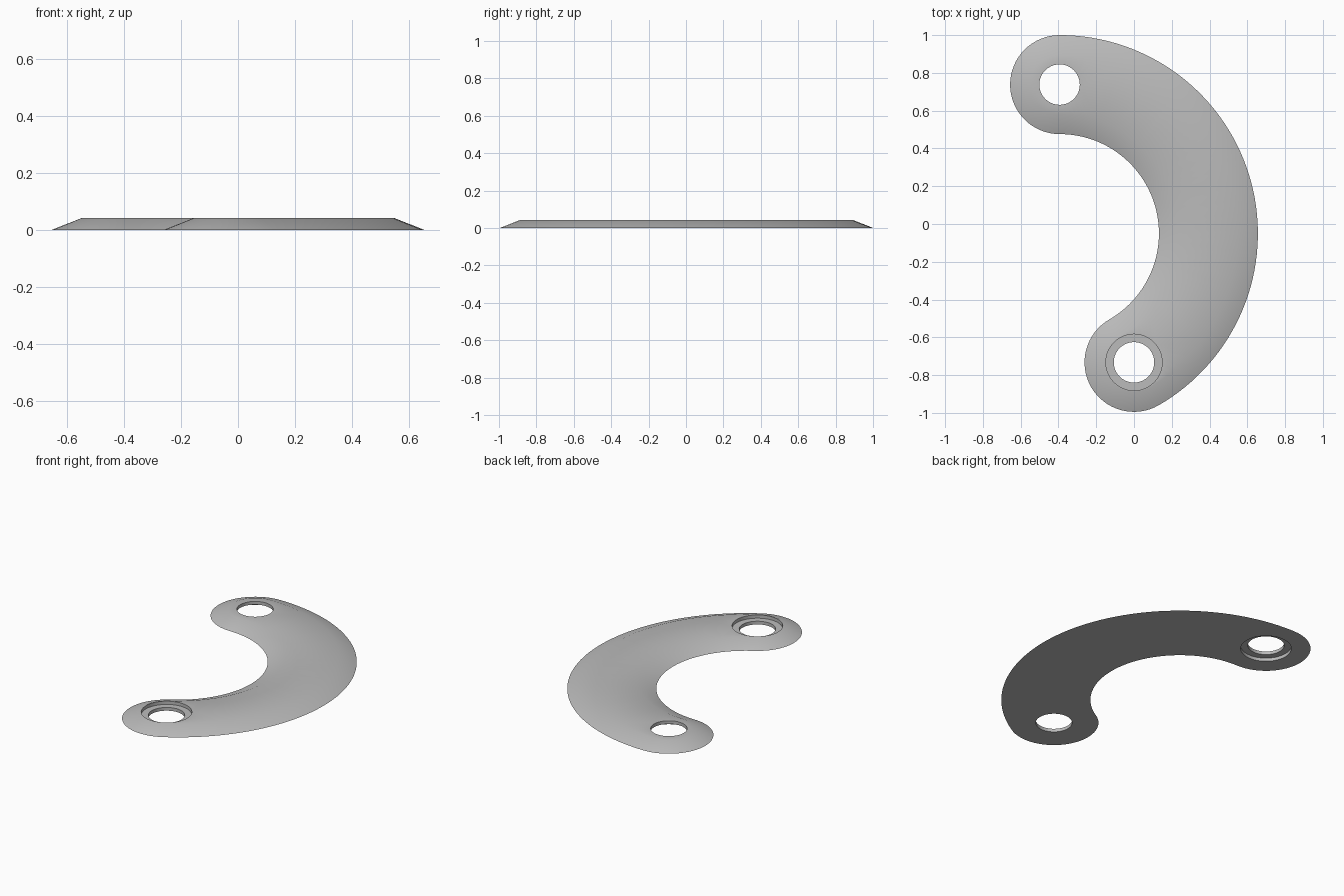
import bpy, bmesh, math

if "Cube" in bpy.data.objects:
    bpy.data.objects.remove(bpy.data.objects["Cube"])

H, BEVEL = 0.042, 0.106            # thickness, width of the sloped rim
ARC_C, ARC_R, HALF_W = (-0.394, -0.05), 0.788, 0.262
A_TOP, A_LOW = math.radians(90), math.radians(-60)
HOLE_R, BORE_R = 0.107, 0.149


def on_arc(a, r=ARC_R):
    return ARC_C[0] + r * math.cos(a), ARC_C[1] + r * math.sin(a)


def arc(c, r, a0, a1, n):
    """Points along an arc, end point left out."""
    return [(c[0] + r * math.cos(a0 + (a1 - a0) * i / n),
             c[1] + r * math.sin(a0 + (a1 - a0) * i / n)) for i in range(n)]


def outline(w):
    """Curved slot: outer arc, top end, inner arc, lower end."""
    return (arc(ARC_C, ARC_R + w, A_LOW, A_TOP, 64)
            + arc(on_arc(A_TOP), w, A_TOP, A_TOP + math.pi, 32)
            + arc(ARC_C, ARC_R - w, A_TOP, A_LOW, 64)
            + arc(on_arc(A_LOW), w, A_LOW - math.pi, A_LOW, 32))


bm = bmesh.new()


def loop(points, z):
    vs = [bm.verts.new((x, y, z)) for x, y in points]
    for a, b in zip(vs, vs[1:] + vs[:1]):
        bm.edges.new((a, b))
    return vs


def bridge(a, b):
    n = len(a)
    for i in range(n):
        j = (i + 1) % n
        bm.faces.new((a[i], a[j], b[j], b[i]))


def fill(*loops):
    edges = {e for lp in loops for i, v in enumerate(lp)
             for e in v.link_edges if e.other_vert(v) in (lp[i - 1], lp[(i + 1) % len(lp)])}
    bmesh.ops.triangle_fill(bm, edges=list(edges), use_beauty=True, normal=(0, 0, 1))


def circle(c, r, z):
    return loop(arc(c, r, 0, 2 * math.pi, 64), z)


# sloped rim
base, top = loop(outline(HALF_W), 0), loop(outline(HALF_W - BEVEL), H)

# stepped holes: the upper one is recessed from below, the lower one from above
rims = {0: [], H: []}
for c, z_bore, z_plain in ((on_arc(A_TOP), 0, H), (on_arc(A_LOW), H, 0)):
    rings = [circle(c, BORE_R, z_bore), circle(c, BORE_R, H / 2),
             circle(c, HOLE_R, H / 2), circle(c, HOLE_R, z_plain)]
    rims[z_bore].append(rings[0])
    rims[z_plain].append(rings[-1])
    for a, b in zip(rings, rings[1:]):
        bridge(a, b)

# flat top and bottom
fill(base, *rims[0])
fill(top, *rims[H])
bridge(base, top)
bmesh.ops.recalc_face_normals(bm, faces=bm.faces[:])

mesh = bpy.data.meshes.new("curved_link")
bm.to_mesh(mesh)
bm.free()
obj = bpy.data.objects.new("curved_link", mesh)
bpy.context.collection.objects.link(obj)

grey = bpy.data.materials.new("plain grey")
grey.diffuse_color = (0.5, 0.5, 0.5, 1)
grey.use_nodes = True
grey.node_tree.nodes["Principled BSDF"].inputs["Base Color"].default_value = grey.diffuse_color
mesh.materials.append(grey)

bpy.context.view_layer.objects.active = obj
obj.select_set(True)
bpy.ops.object.shade_smooth_by_angle(angle=math.radians(35))
